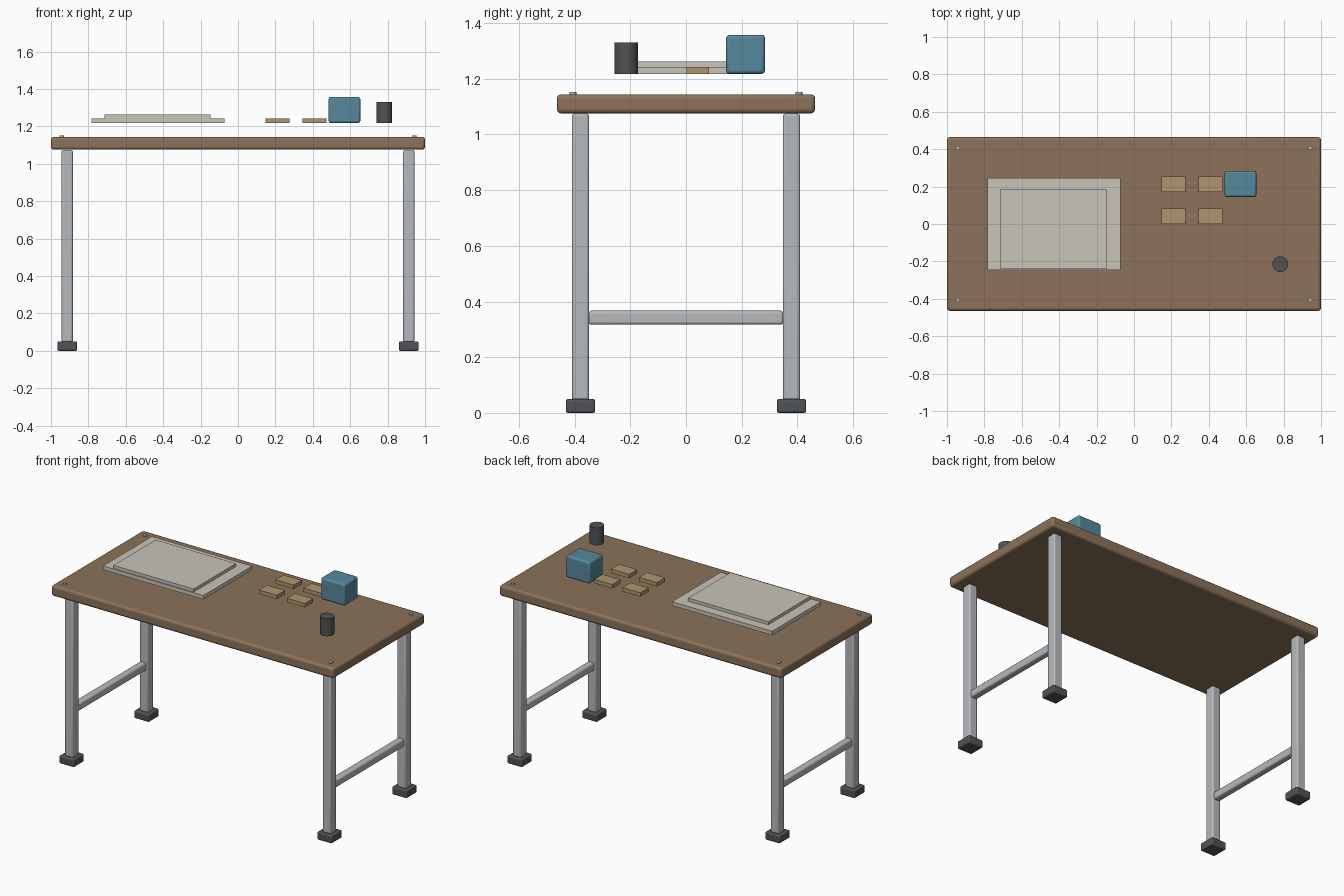
import bpy
import math

cube = bpy.data.objects.get("Cube")
if cube:
    bpy.data.objects.remove(cube, do_unlink=True)


def material(name, color):
    mat = bpy.data.materials.new(name)
    mat.use_nodes = True
    mat.diffuse_color = (*color, 1)
    mat.node_tree.nodes["Principled BSDF"].inputs["Base Color"].default_value = (*color, 1)
    return mat


wood = material("brown wood", (0.26, 0.17, 0.10))
metal = material("grey metal", (0.47, 0.49, 0.51))
rubber = material("dark rubber", (0.08, 0.085, 0.09))
paper = material("pale paper", (0.58, 0.56, 0.48))
card = material("tan card", (0.43, 0.30, 0.16))
blue = material("blue plastic", (0.09, 0.25, 0.33))


def finish(obj, name, mat, bevel):
    obj.name = name
    obj.data.materials.append(mat)
    if bevel:
        mod = obj.modifiers.new("rounded edges", "BEVEL")
        mod.width = bevel
        mod.segments = 3
    bpy.ops.object.shade_smooth_by_angle(angle=math.radians(40))


def box(name, center, size, mat, bevel=0):
    bpy.ops.mesh.primitive_cube_add(size=1, location=center)
    obj = bpy.context.object
    obj.scale = size
    bpy.ops.object.transform_apply(location=False, rotation=False, scale=True)
    finish(obj, name, mat, bevel)


def cylinder(name, center, radius, depth, mat, sides, bevel=0):
    bpy.ops.mesh.primitive_cylinder_add(vertices=sides, radius=radius, depth=depth, location=center)
    finish(bpy.context.object, name, mat, bevel)


# Table top
box("table_top", (0, 0, 1.11), (2, 0.928, 0.068), wood, 0.015)

# Legs, feet, screws and side rails
for sx, side in ((1, "left"), (-1, "right")):
    for sy, end in ((-1, "front"), (1, "back")):
        tag = f"{end}_{side}"
        box(f"leg_{tag}", (sx * 0.913, sy * 0.379, 0.56), (0.06, 0.062, 1.03), metal, 0.01)
        box(f"foot_{tag}", (sx * 0.913, sy * 0.379, 0.025), (0.105, 0.105, 0.05), rubber, 0.008)
        cylinder(f"screw_{tag}", (sx * 0.942, sy * 0.406, 1.147), 0.012, 0.012, metal, 12)
    box(f"side_rail_{side}", (sx * 0.913, 0, 0.342), (0.045, 0.70, 0.05), metal, 0.01)

# Items hover at one common height above the table top
base = 1.218
box("desk_mat", (-0.428, 0, base + 0.0125), (0.71, 0.494, 0.025), paper)
box("paper_sheet", (-0.43, -0.027, base + 0.035), (0.568, 0.428, 0.02), paper)
for i, x in enumerate((0.211, 0.409)):
    for j, y in enumerate((0.042, 0.212)):
        box(f"card_{i}_{j}", (x, y, base + 0.0125), (0.128, 0.082, 0.025), card)
box("storage_box", (0.569, 0.214, base + 0.07), (0.17, 0.14, 0.14), blue, 0.012)
cylinder("pen_cup", (0.782, -0.215, base + 0.056), 0.042, 0.112, rubber, 32)
